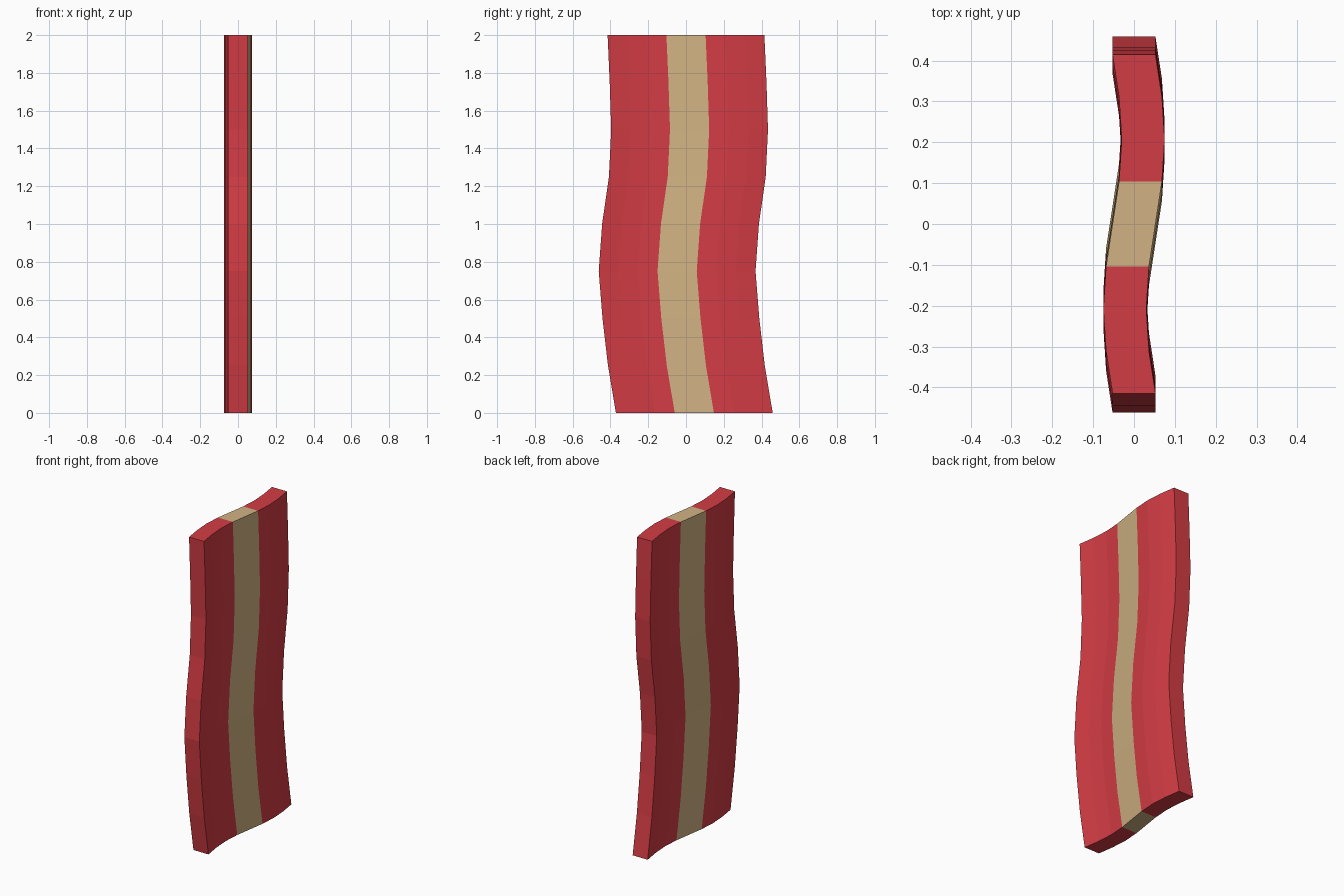
import bpy, bmesh, math

if "Cube" in bpy.data.objects:
    bpy.data.objects.remove(bpy.data.objects["Cube"])

HALF_WIDTH, HALF_THICK, WAVE = 0.415, 0.0525, 0.0225
COLS = 8
# sideways sway of the strip at each evenly spaced height
SWAY = [0.044, 0.002, -0.027, -0.047, -0.029, 0.007, 0.019, 0.011, 0.0]


def material(name, rgb):
    m = bpy.data.materials.new(name)
    m.diffuse_color = (*rgb, 1)
    m.use_nodes = True
    m.node_tree.nodes["Principled BSDF"].inputs["Base Color"].default_value = m.diffuse_color
    return m


bm = bmesh.new()

# wavy cross-section at each height: both broad sides
rings = []
for k, sway in enumerate(SWAY):
    z = 2 * k / (len(SWAY) - 1)
    ring = []
    for side in (-1, 1):
        row = []
        for i in range(COLS + 1):
            t = 2 * i / COLS - 1
            x = side * HALF_THICK + WAVE * math.sin(math.pi * t)
            row.append(bm.verts.new((x, HALF_WIDTH * t + sway, z)))
        ring.append(row)
    rings.append(ring)


def quad(a, b, c, d, col):
    f = bm.faces.new((a, b, c, d))
    f.material_index = 1 if COLS // 2 - 1 <= col <= COLS // 2 else 0


# broad faces and long narrow edges
for lo, hi in zip(rings, rings[1:]):
    for s in (0, 1):
        for i in range(COLS):
            quad(lo[s][i], lo[s][i + 1], hi[s][i + 1], hi[s][i], i)
        e = s * COLS
        quad(lo[0][e], lo[1][e], hi[1][e], hi[0][e], e)

# top and bottom ends
for r in (rings[0], rings[-1]):
    for i in range(COLS):
        quad(r[0][i], r[1][i], r[1][i + 1], r[0][i + 1], i)

bmesh.ops.recalc_face_normals(bm, faces=bm.faces)
mesh = bpy.data.meshes.new("bacon_strip")
bm.to_mesh(mesh)
bm.free()
mesh.materials.append(material("meat red", (0.65, 0.045, 0.058)))
mesh.materials.append(material("fat tan", (0.64, 0.45, 0.23)))
bpy.context.collection.objects.link(bpy.data.objects.new("bacon_strip", mesh))
